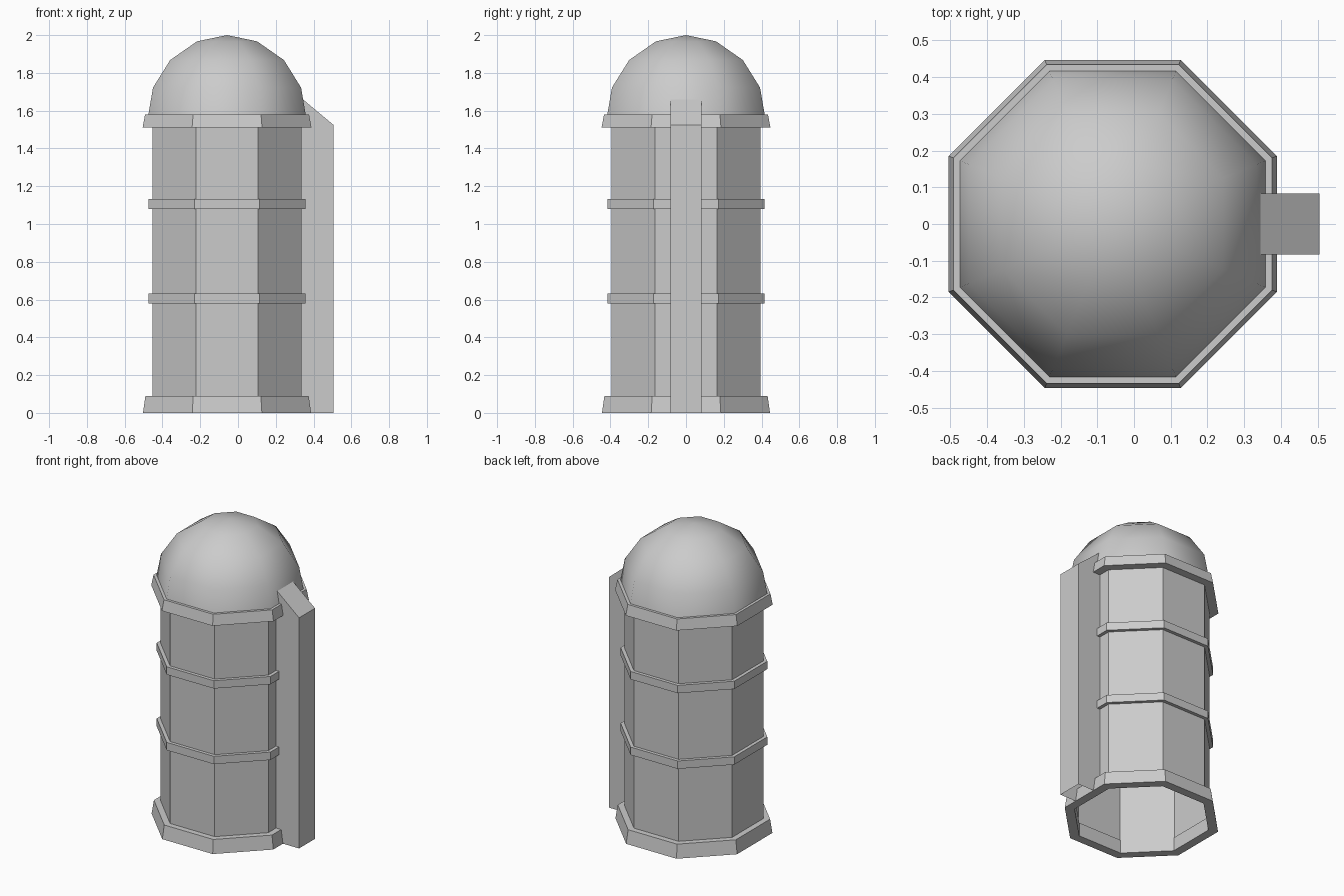
import bpy, bmesh
from math import cos, sin, pi

if "Cube" in bpy.data.objects:
    bpy.data.objects.remove(bpy.data.objects["Cube"])

SIDES = 8
CX = -0.058  # tower axis


def finish(name, bm, smooth=False):
    bmesh.ops.recalc_face_normals(bm, faces=bm.faces)
    mesh = bpy.data.meshes.new(name)
    bm.to_mesh(mesh)
    bm.free()
    for p in mesh.polygons:
        p.use_smooth = smooth
    obj = bpy.data.objects.new(name, mesh)
    bpy.context.collection.objects.link(obj)
    return obj


def lathe(name, profile, closed=False, smooth=False):
    """Sweep (apothem, z) points round the tower axis as an octagon."""
    bm = bmesh.new()
    loops = []
    for a, z in profile:
        r = a / cos(pi / SIDES)
        if a == 0:
            loops.append([bm.verts.new((CX, 0, z))] * SIDES)
        else:
            angles = [(i + 0.5) * 2 * pi / SIDES for i in range(SIDES)]
            loops.append([bm.verts.new((CX + r * cos(t), r * sin(t), z)) for t in angles])
    pairs = list(zip(loops, loops[1:]))
    if closed:
        pairs.append((loops[-1], loops[0]))
    for lo, hi in pairs:
        for i in range(SIDES):
            j = (i + 1) % SIDES
            quad = [lo[i], lo[j], hi[j], hi[i]]
            bm.faces.new(list(dict.fromkeys(quad)))
    return finish(name, bm, smooth)


def ring(name, inner, low, high, z0, z1):
    lathe(name, [(inner, z0), (low, z0), (high, z1), (inner, z1)], closed=True)


# Hollow octagonal wall
lathe("tower_wall", [(0.394, 0.0), (0.394, 1.54)])

# Base, hoops and eave
ring("base_ring", 0.388, 0.445, 0.432, 0.0, 0.09)
for n, z in enumerate((0.58, 1.08)):
    ring(f"hoop_{n + 1}", 0.393, 0.416, 0.416, z, z + 0.052)
ring("eave_ring", 0.393, 0.447, 0.434, 1.51, 1.58)

# Smooth domed roof
lathe("dome_roof", [(0.419, 1.565), (0.392, 1.722), (0.301, 1.868),
                    (0.159, 1.967), (0, 2.0)], smooth=True)

# Side chute with a sloped top, open underneath
bm = bmesh.new()
side = [(0.335, 0), (0.505, 0), (0.505, 1.525), (0.335, 1.667)]
near, far = [[bm.verts.new((x, y, z)) for x, z in side] for y in (-0.083, 0.083)]
bm.faces.new(near)
bm.faces.new(far[::-1])
for i in (1, 2, 3):
    j = (i + 1) % 4
    bm.faces.new([near[i], far[i], far[j], near[j]])
finish("side_chute", bm)
